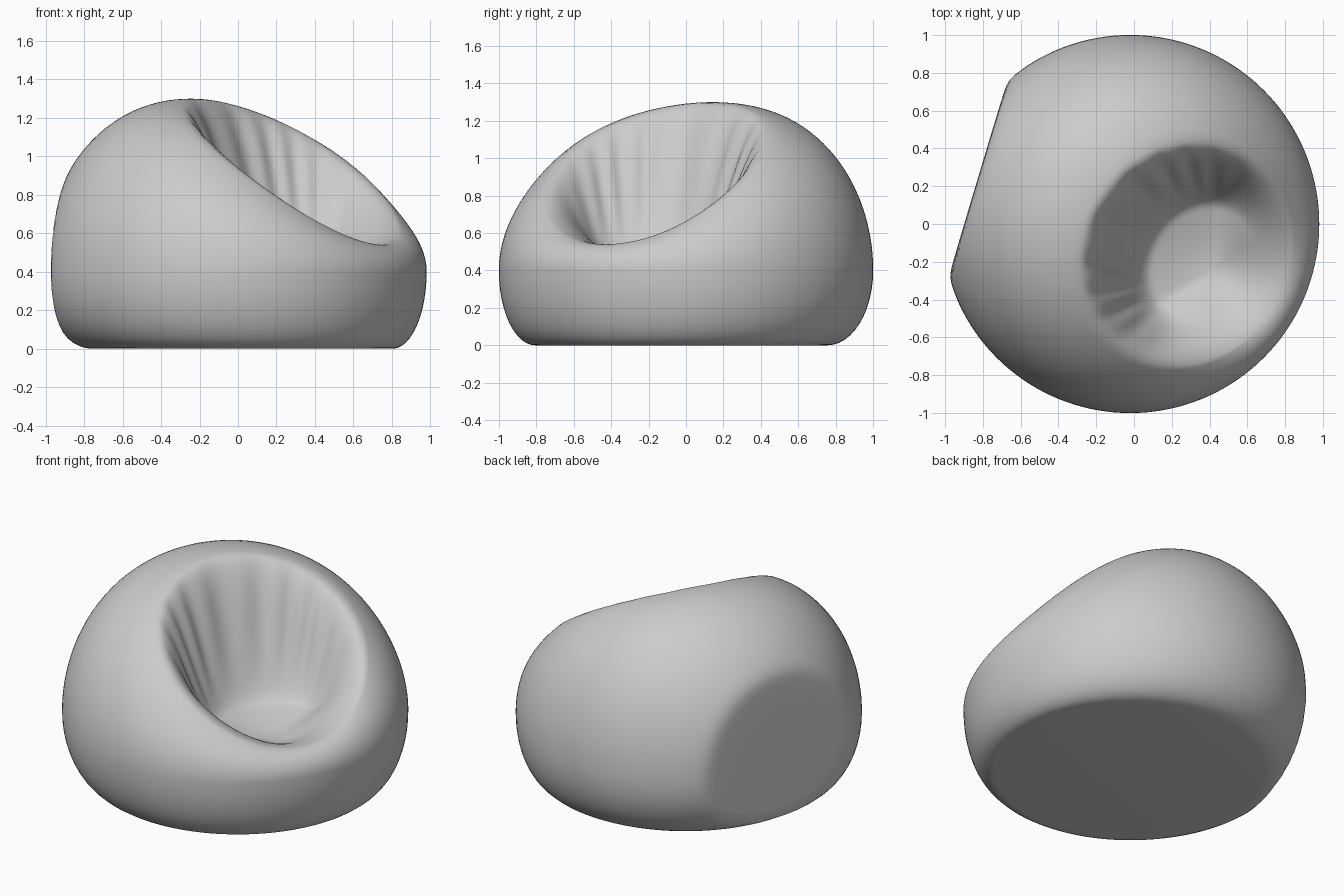
import bpy, bmesh
from math import sin, cos, pi, sqrt
from mathutils import Vector

if "Cube" in bpy.data.objects:
    bpy.data.objects.remove(bpy.data.objects["Cube"])

SEG = 144
D = Vector((0.867, -0.5, 0))      # direction the seat opens towards
V = Vector((0.5, 0.867, 0))       # sideways direction
MID = Vector((-0.02, 0, 0))
WALL_N = Vector((-0.958, 0.287, 0))  # flat patch on the back
SEAT = D * 0.48 + Vector((0, 0, 0.42))


def polar(a, r, z):
    return MID + (D * cos(a) + V * sin(a)) * r + Vector((0, 0, z))


def crest(a):
    p = D * (0.29 + 0.575 * cos(a)) + V * (0.63 * sin(a))
    p.z = 0.92 - 0.38 * cos(a) + 0.055 * sin(a) ** 2
    return p


def flatten(p):
    # press the back softly against a vertical plane
    over = p.dot(WALL_N) - 0.862
    return p - WALL_N * (over + sqrt(over * over + 0.0004)) / 2


def smooth(t):
    t = max(0.0, min(1.0, t))
    return t * t * (3 - 2 * t)


def column(a):
    pts = []
    base = 0.78 + 0.05 * cos(a)
    # rounded foot
    for i in range(13):
        t = pi / 2 * (1 - i / 12)
        pts.append(flatten(polar(a, base + (1 - base) * cos(t), 0.4 - 0.4 * sin(t))))
    # belly up to the rim
    c = crest(a)
    side = polar(a, 1, 0.4)
    for i in range(1, 29):
        t = pi / 2 * i / 28
        p = c + (side - c) * cos(t)
        p.z = 0.4 + (c.z - 0.4) * sin(t)
        pts.append(flatten(p))
    # hollow: steep high wall at the back running into a broad shallow dish
    back = (1 - cos(a)) / 2
    wall = 0.78 * smooth(back * 1.5)
    start, end = 0.07 * back, 0.45 + 0.13 * back
    for i in range(1, 36):
        s = i / 36
        p = c.lerp(SEAT, s)
        drop = wall * smooth((s - start) / (end - start)) + (1 - wall) * smooth(s)
        p.z = c.z + (SEAT.z - c.z) * drop
        # soft folds high on the wall
        fold = sin(17 * a + 2 * sin(3 * a)) * 0.009 * smooth(back * 1.6 - 0.4)
        fold *= sin(pi * min(1, s / 0.5)) ** 2
        inward = SEAT - c
        inward.z = 0
        pts.append(p + inward.normalized() * fold)
    return pts


bm = bmesh.new()
cols = [[bm.verts.new(p) for p in column(2 * pi * k / SEG)] for k in range(SEG)]
seat_mid = bm.verts.new(SEAT)
for k in range(SEG):
    a, b = cols[k], cols[(k + 1) % SEG]
    for i in range(len(a) - 1):
        bm.faces.new((a[i], b[i], b[i + 1], a[i + 1]))
    bm.faces.new((a[-1], b[-1], seat_mid))
# flat underside
bm.faces.new([c[0] for c in reversed(cols)])
bmesh.ops.recalc_face_normals(bm, faces=bm.faces)

mesh = bpy.data.meshes.new("bean_bag_seat")
bm.to_mesh(mesh)
bm.free()
seat = bpy.data.objects.new("bean_bag_seat", mesh)
bpy.context.collection.objects.link(seat)
bpy.context.view_layer.objects.active = seat
seat.select_set(True)
bpy.ops.object.shade_smooth_by_angle(angle=0.7)
